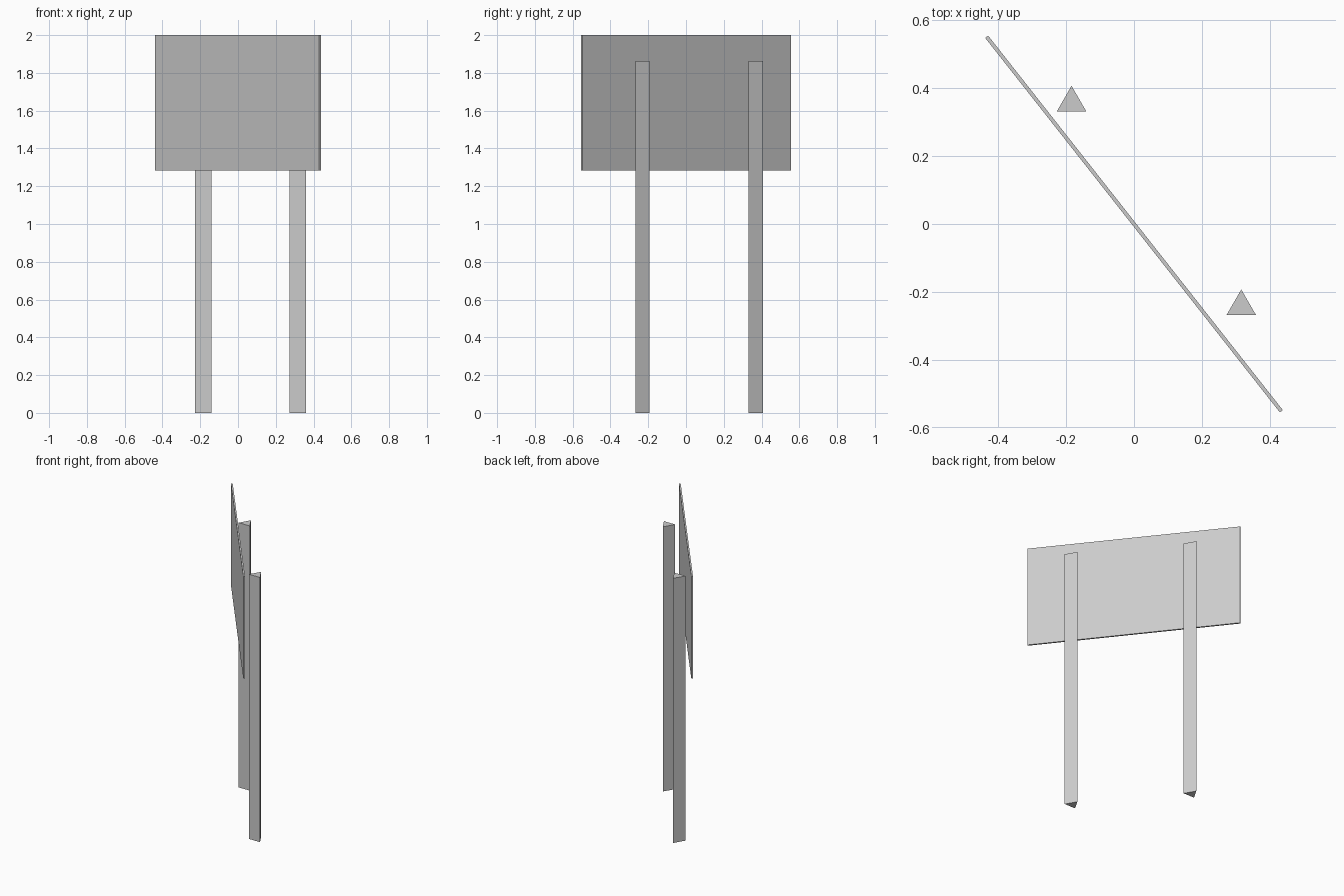
import bpy, math

if "Cube" in bpy.data.objects:
    bpy.data.objects.remove(bpy.data.objects["Cube"])

# Thin sign panel, turned about the vertical axis
bpy.ops.mesh.primitive_cube_add(size=1, location=(0, 0, 1.641), rotation=(0, 0, math.radians(-51.8)))
panel = bpy.context.object
panel.name = "sign_panel"
panel.scale = (1.404, 0.011, 0.718)


# Three-sided posts standing behind the panel
def post(name, x, y, height=1.864, radius=0.05):
    bpy.ops.mesh.primitive_cylinder_add(vertices=3, radius=radius, depth=height,
                                        location=(x, y, height / 2))
    bpy.context.object.name = name


post("left_post", -0.184, 0.357)
post("right_post", 0.316, -0.243)
